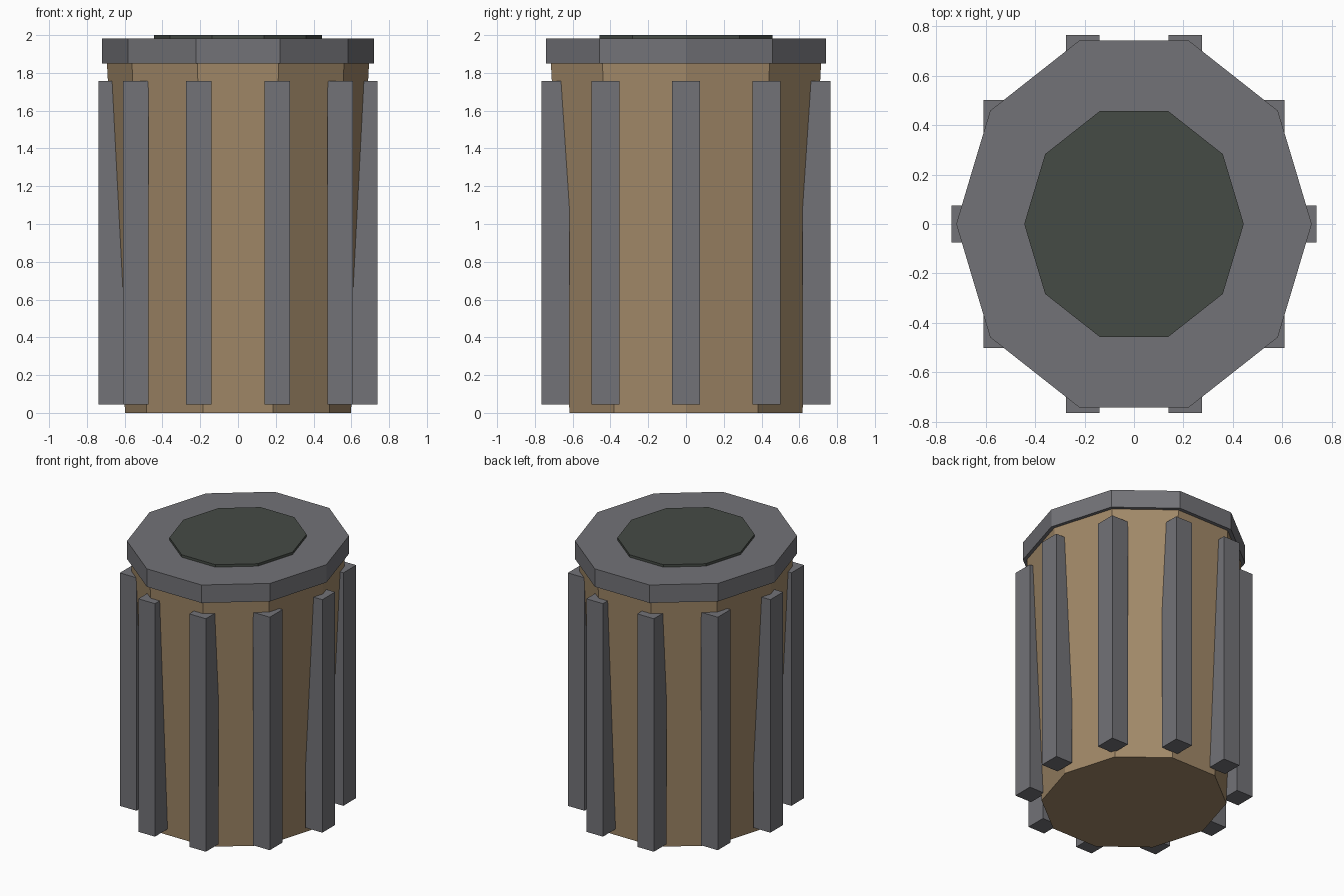
import bpy, bmesh, math

if "Cube" in bpy.data.objects:
    bpy.data.objects.remove(bpy.data.objects["Cube"])

SIDES = 10
STRETCH = 1.084  # everything is slightly deeper than wide


def material(name, rgb):
    m = bpy.data.materials.new(name)
    m.diffuse_color = (*rgb, 1)
    m.use_nodes = True
    m.node_tree.nodes["Principled BSDF"].inputs["Base Color"].default_value = m.diffuse_color
    return m


wood = material("wood", (0.36, 0.25, 0.14))
metal = material("metal", (0.17, 0.17, 0.185))
dark = material("dark", (0.06, 0.07, 0.06))


def finish(name, bm, mat):
    bmesh.ops.recalc_face_normals(bm, faces=bm.faces)
    me = bpy.data.meshes.new(name)
    bm.to_mesh(me)
    bm.free()
    me.materials.append(mat)
    ob = bpy.data.objects.new(name, me)
    bpy.context.collection.objects.link(ob)
    return ob


def around(i):
    a = 2 * math.pi * i / SIDES
    return math.cos(a), math.sin(a) * STRETCH


def drum(name, r0, r1, z0, z1, mat):
    """Ten-sided tapered drum with corners on the x axis."""
    bm = bmesh.new()
    rings = [[bm.verts.new((r * around(i)[0], r * around(i)[1], z))
              for i in range(SIDES)] for r, z in ((r0, z0), (r1, z1))]
    for i in range(SIDES):
        j = (i + 1) % SIDES
        bm.faces.new((rings[0][i], rings[0][j], rings[1][j], rings[1][i]))
    bm.faces.new(rings[0][::-1])
    bm.faces.new(rings[1])
    return finish(name, bm, mat)


# Tapered body, overhanging rim and dark opening
drum("body", 0.598, 0.694, 0.0, 1.855, wood)
drum("rim", 0.719, 0.719, 1.85, 1.982, metal)
drum("opening", 0.444, 0.444, 1.96, 2.0, dark)

# Upright slats, all aligned to the axes, one at each corner
SIZE = (0.135, 0.149, 1.712)
for i in range(SIDES):
    bm = bmesh.new()
    bmesh.ops.create_cube(bm, size=1)
    bmesh.ops.scale(bm, vec=SIZE, verts=bm.verts)
    slat = finish(f"slat_{i + 1}", bm, metal)
    c, s = around(i)
    slat.location = (0.67 * c, 0.67 * s, 0.045 + SIZE[2] / 2)
